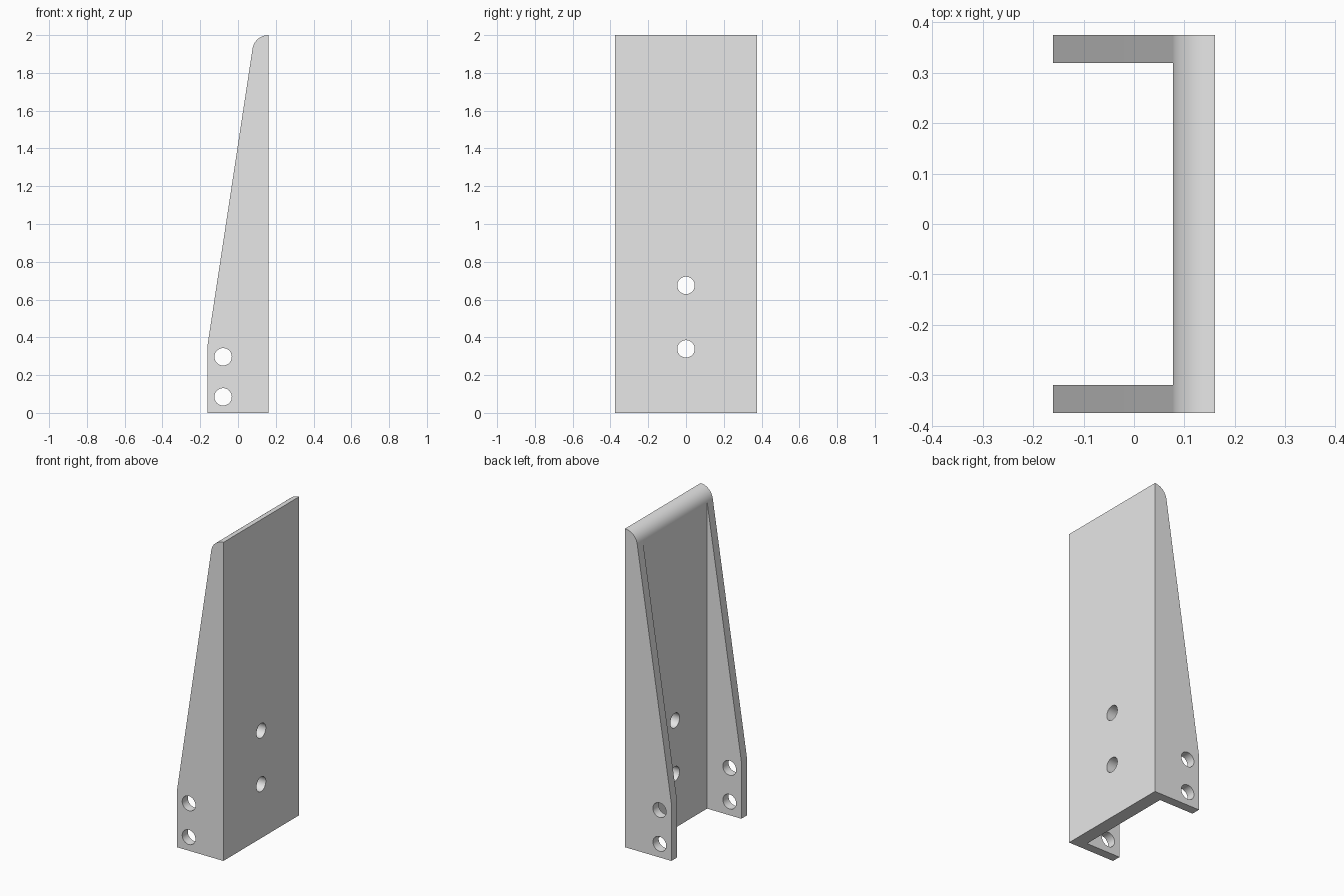
import bpy
import bmesh
from math import radians, cos, sin, pi
from mathutils import Matrix

cube = bpy.data.objects.get("Cube")
if cube:
    bpy.data.objects.remove(cube, do_unlink=True)

HALF_X, HALF_Y, HEIGHT = 0.161, 0.375, 2.0
FLANGE, PLATE_INNER = 0.056, 0.077
KNEE, ROUND, HOLE = 0.36, 0.085, 0.046

grey = bpy.data.materials.new("light grey")
grey.use_nodes = True
grey.diffuse_color = (0.8, 0.8, 0.8, 1)
grey.node_tree.nodes["Principled BSDF"].inputs["Base Color"].default_value = (0.8, 0.8, 0.8, 1)


def make_object(name, bm):
    bmesh.ops.recalc_face_normals(bm, faces=bm.faces)
    mesh = bpy.data.meshes.new(name)
    bm.to_mesh(mesh)
    bm.free()
    mesh.materials.append(grey)
    obj = bpy.data.objects.new(name, mesh)
    bpy.context.collection.objects.link(obj)
    return obj


def cut(body, cutter):
    mod = body.modifiers.new("cut", 'BOOLEAN')
    mod.operation = 'DIFFERENCE'
    mod.solver = 'EXACT'
    mod.object = cutter
    cutter.hide_render = True
    bpy.context.view_layer.objects.active = body
    bpy.ops.object.modifier_apply(modifier=mod.name)
    bpy.data.objects.remove(cutter, do_unlink=True)


def drill(body, position, axis, depth):
    bm = bmesh.new()
    bmesh.ops.create_cone(bm, cap_ends=True, segments=72, radius1=HOLE, radius2=HOLE, depth=depth,
                          matrix=Matrix.Translation(position) @ Matrix.Rotation(pi / 2, 4, axis))
    cut(body, make_object("hole_cutter", bm))


# Tapered side profile with a rounded top, extruded across the full width
profile = [(-HALF_X, KNEE), (-HALF_X, 0), (HALF_X, 0)]
for i in range(33):
    a = radians(90 + 81.4 * i / 32)
    profile.append((HALF_X + ROUND * cos(a), HEIGHT - ROUND + ROUND * sin(a)))
bm = bmesh.new()
side = bm.faces.new([bm.verts.new((x, -HALF_Y, z)) for x, z in profile])
swept = bmesh.ops.extrude_face_region(bm, geom=[side])["geom"]
bmesh.ops.translate(bm, vec=(0, 2 * HALF_Y, 0),
                    verts=[v for v in swept if isinstance(v, bmesh.types.BMVert)])
bracket = make_object("channel_bracket", bm)

# Open channel between the two side flanges
bm = bmesh.new()
bmesh.ops.create_cube(bm, size=1, matrix=Matrix.Translation((PLATE_INNER - 0.5, 0, 1))
                      @ Matrix.Diagonal((1, 2 * (HALF_Y - FLANGE), 3, 1)))
cut(bracket, make_object("channel_cutter", bm))

# Bolt holes through both flanges and through the back plate
for z in (0.085, 0.297):
    drill(bracket, (-0.079, 0, z), 'X', 1)
for z in (0.339, 0.675):
    drill(bracket, (HALF_X, 0, z), 'Y', 0.4)

# Smooth the rounded top and the bores, keeping the other edges sharp
bpy.ops.object.select_all(action='DESELECT')
bracket.select_set(True)
bpy.context.view_layer.objects.active = bracket
bpy.ops.object.shade_smooth_by_angle(angle=radians(6))
